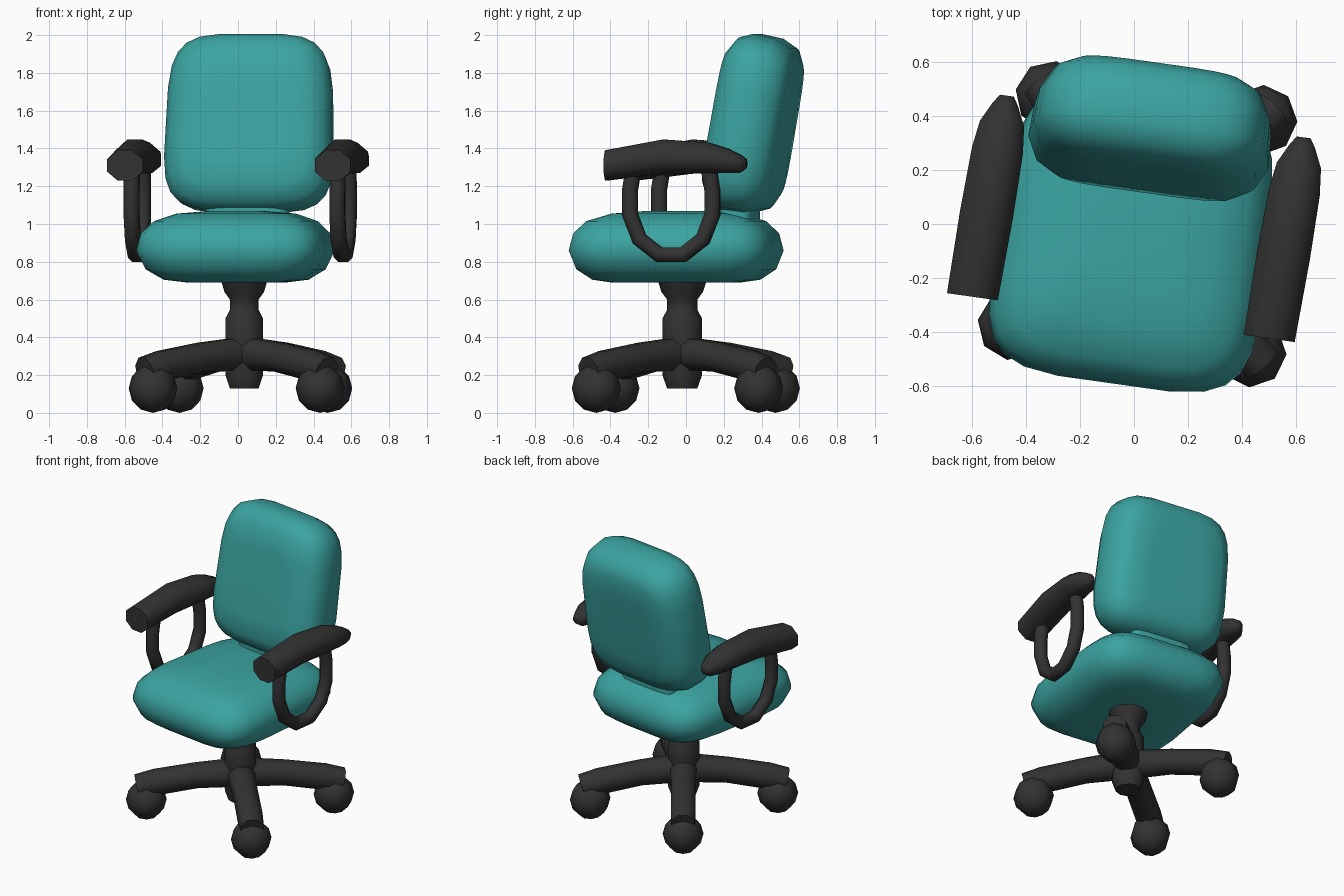
import bpy, bmesh, math
from mathutils import Matrix, Vector

if "Cube" in bpy.data.objects:
    bpy.data.objects.remove(bpy.data.objects["Cube"])

def material(name, rgb):
    m = bpy.data.materials.new(name)
    m.diffuse_color = (*rgb, 1)
    m.use_nodes = True
    m.node_tree.nodes["Principled BSDF"].inputs["Base Color"].default_value = m.diffuse_color
    return m

TEAL = material("teal fabric", (0.043, 0.37, 0.355))
BLACK = material("black plastic", (0.032, 0.032, 0.032))
TURN = Matrix.Rotation(math.radians(-8), 4, 'Z')   # the whole chair is swivelled a little

def finish(name, bm, mat, matrix=Matrix(), angle=60):
    bmesh.ops.recalc_face_normals(bm, faces=bm.faces)
    me = bpy.data.meshes.new(name)
    bm.to_mesh(me)
    bm.free()
    me.transform(matrix)
    me.materials.append(mat)
    ob = bpy.data.objects.new(name, me)
    bpy.context.collection.objects.link(ob)
    bpy.ops.object.select_all(action='DESELECT')
    ob.select_set(True)
    bpy.context.view_layer.objects.active = ob
    bpy.ops.object.shade_smooth_by_angle(angle=math.radians(angle))
    return ob

def loft(name, rings, mat, matrix=Matrix(), angle=60):
    """Skin a list of equal-length closed rings and cap both ends."""
    bm = bmesh.new()
    vs = [[bm.verts.new(p) for p in r] for r in rings]
    n = len(vs[0])
    for a, b in zip(vs, vs[1:]):
        for i in range(n):
            j = (i + 1) % n
            bm.faces.new((a[i], a[j], b[j], b[i]))
    bm.faces.new(vs[0])
    bm.faces.new(vs[-1])
    return finish(name, bm, mat, matrix, angle)

def oval(rx, ry, z, n=8, power=2, taper=0.0):
    """Superellipse ring in XY; taper narrows it towards +y."""
    pts = []
    for i in range(n):
        a = 2 * math.pi * (i + 0.5) / n
        c, s = math.cos(a), math.sin(a)
        x = math.copysign(abs(c) ** (2 / power), c)
        y = math.copysign(abs(s) ** (2 / power), s)
        pts.append(Vector((x * rx * (1 - taper * y), y * ry, z)))
    return pts

def tube(name, path, radii, mat, side, matrix=Matrix(), n=8):
    """Sweep a round section along a planar path; side is the plane normal."""
    path = [Vector(p) for p in path]
    rings = []
    for i, p in enumerate(path):
        t = (path[min(i + 1, len(path) - 1)] - path[max(i - 1, 0)]).normalized()
        up = t.cross(side)
        rings.append([p + radii[i] * (side * math.cos(a) + up * math.sin(a))
                      for a in (2 * math.pi * (k + 0.5) / n for k in range(n))])
    return loft(name, rings, mat, matrix)

# Seat cushion
seat = [(0.69, 0.24, 0.33), (0.705, 0.36, 0.43), (0.76, 0.45, 0.51), (0.86, 0.497, 0.548),
        (0.95, 0.475, 0.525), (1.015, 0.41, 0.46), (1.055, 0.30, 0.33), (1.068, 0.15, 0.17)]
loft("seat", [oval(x, y, z, 24, 4.5, 0.04) for z, x, y in seat], TEAL,
     TURN @ Matrix.Translation((0.006, -0.05, 0)), 80)

# Backrest cushion, leaning back
back = [(-0.19, 0.20, 0.23), (-0.185, 0.325, 0.355), (-0.145, 0.395, 0.432), (-0.06, 0.438, 0.47),
        (0.06, 0.444, 0.475), (0.13, 0.41, 0.445), (0.18, 0.335, 0.365), (0.186, 0.20, 0.23)]
loft("backrest", [oval(x, y, z, 24, 4.3, 0.035) for z, x, y in back], TEAL,
     TURN @ Matrix.Translation((0.015, 0.36, 1.53))
     @ Matrix.Rotation(math.radians(80), 4, 'X'), 80)

# Short link between seat and backrest
loft("back_link", [oval(0.22, 0.09, z, 16, 5) for z in (0.98, 1.12)], TEAL,
     TURN @ Matrix.Translation((0.01, 0.29, 0)))

# Armrests: padded top and a U-shaped hoop on each side
pad = [(-0.35, 1.31, 0.098, 0.083), (-0.04, 1.357, 0.102, 0.093), (0.20, 1.35, 0.098, 0.083),
       (0.30, 1.335, 0.085, 0.068), (0.37, 1.32, 0.05, 0.05), (0.405, 1.32, 0.027, 0.025)]
hoop = [(-0.20, 1.30), (-0.22, 1.18), (-0.22, 1.05), (-0.17, 0.92), (-0.065, 0.838),
        (0.065, 0.838), (0.17, 0.92), (0.22, 1.05), (0.22, 1.18), (0.20, 1.30)]
for label, s in (("left", -1), ("right", 1)):
    rings = [[Vector((s * 0.555 + 0.03 * (y + 0.35) + p.x, y, zc + p.y))
              for p in oval(w * 1.05, h * 1.05, 0)] for y, zc, w, h in pad]
    loft(label + "_arm_pad", rings, BLACK, TURN)
    tube(label + "_arm_hoop", [(s * 0.55 + 0.012, y, z) for y, z in hoop], [0.044] * len(hoop),
         BLACK, Vector((1, 0, 0)), TURN)

# Central column and hub
column = [(0.13, 0.08), (0.20, 0.105), (0.39, 0.105), (0.50, 0.105), (0.545, 0.08),
          (0.60, 0.08), (0.64, 0.11), (0.72, 0.135)]
HUB = Vector((0.033, -0.02, 0))
loft("column", [oval(r, r, z, 10) for z, r in column], BLACK, Matrix.Translation(HUB))

# Four star legs, each ending in a ball caster
casters = {"front_left": (-0.45, -0.375), "front_right": (0.435, -0.475),
           "back_left": (-0.31, 0.475), "back_right": (0.475, 0.385)}
for label, (x, y) in casters.items():
    end = Vector((x, y, 0))
    d = (end - HUB).normalized()
    side = Vector((-d.y, d.x, 0))
    path = [HUB + Vector((0, 0, 0.315)), HUB + d * 0.28 + Vector((0, 0, 0.295)),
            end - d * 0.06 + Vector((0, 0, 0.25)), end + d * 0.055 + Vector((0, 0, 0.22))]
    tube(label + "_leg", path, [0.094, 0.083, 0.085, 0.08], BLACK, side)
    bm = bmesh.new()
    bmesh.ops.create_uvsphere(bm, u_segments=8, v_segments=6, radius=0.13)
    finish(label + "_caster", bm, BLACK,
           Matrix.Translation((x, y, 0.13)) @ Matrix.Rotation(math.atan2(d.y, d.x), 4, 'Z'))
